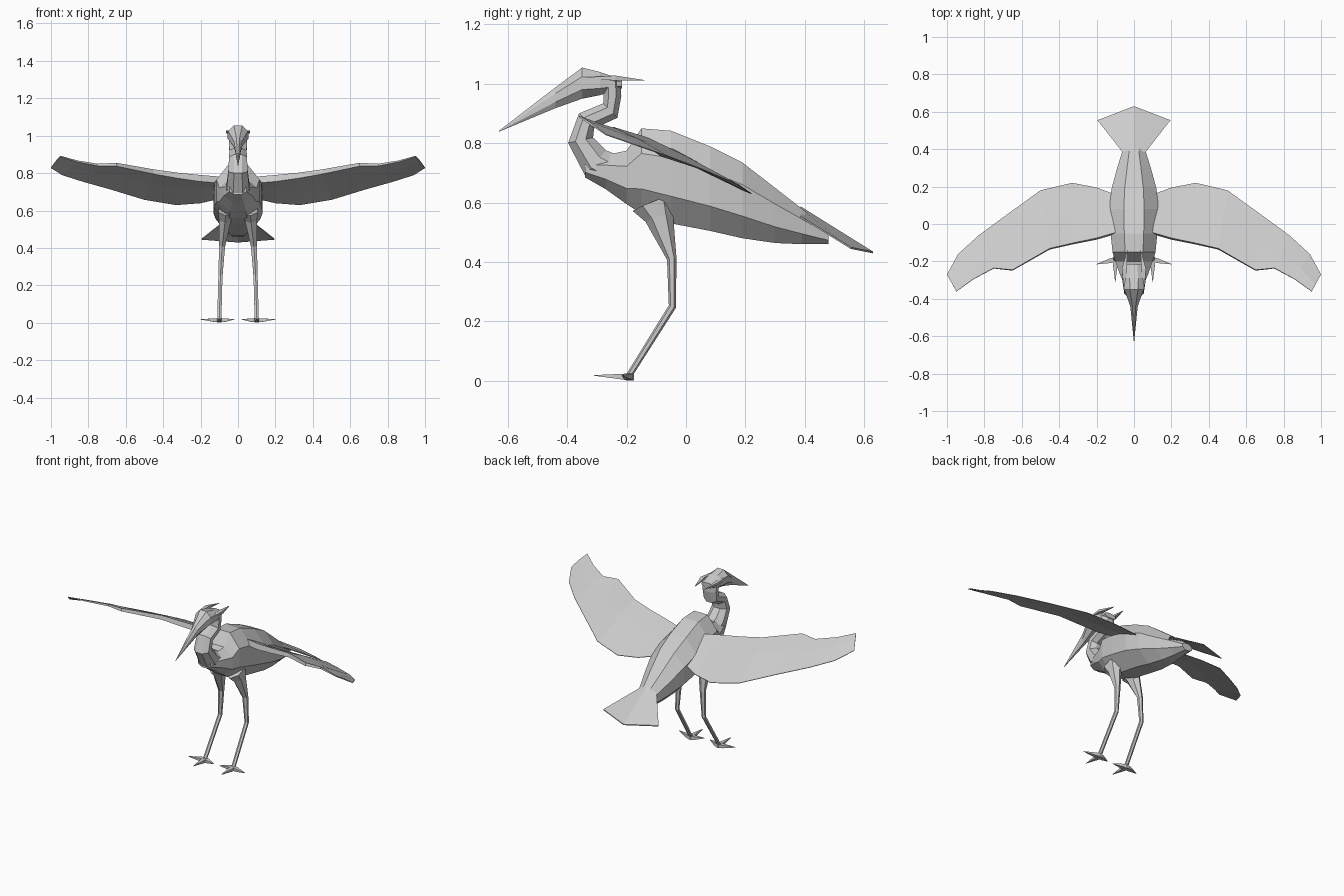
import bpy, bmesh, math
from mathutils import Vector

grey = bpy.data.materials.new("feather grey")
grey.diffuse_color = (0.6, 0.6, 0.6, 1)


def make(name, rings, mirror=False):
    """Skin a list of equal-sized vertex rings, cap both ends, optionally mirror in x."""
    bm = bmesh.new()
    loops = [[bm.verts.new(p) for p in r] for r in rings]
    n = len(loops[0])
    for a, b in zip(loops, loops[1:]):
        for i in range(n):
            j = (i + 1) % n
            bm.faces.new((a[i], a[j], b[j], b[i]))
    bm.faces.new(loops[0][::-1])
    bm.faces.new(loops[-1])
    bmesh.ops.remove_doubles(bm, verts=bm.verts, dist=0.0005)
    if mirror:
        geo = bmesh.ops.duplicate(bm, geom=bm.verts[:] + bm.edges[:] + bm.faces[:])["geom"]
        for v in geo:
            if isinstance(v, bmesh.types.BMVert):
                v.co.x *= -1
    bmesh.ops.recalc_face_normals(bm, faces=bm.faces[:])
    me = bpy.data.meshes.new(name)
    bm.to_mesh(me)
    bm.free()
    me.materials.append(grey)
    ob = bpy.data.objects.new(name, me)
    bpy.context.collection.objects.link(ob)
    return ob


def ring(c, u, v, ru, rv, n):
    """Flat-topped polygon around c in the plane of u and v."""
    k = 1 / math.cos(math.pi / n)
    return [Vector(c) + u * (ru * k * math.cos(a)) + v * (rv * k * math.sin(a))
            for a in ((i + 0.5) * 2 * math.pi / n for i in range(n))]


X, Z = Vector((1, 0, 0)), Vector((0, 0, 1))


def slices(name, table, n=8):
    """Upright cross-sections: y, bottom z, top z, half width."""
    return make(name, [ring((0, y, (a + b) / 2), X, Z, w, (b - a) / 2, n)
                       for y, a, b, w in table])


def tube(name, path, n=6, mirror=False):
    """Tube along a path of x, y, z, half width, half depth."""
    pts = [Vector(p[:3]) for p in path]
    rings = []
    for i, p in enumerate(path):
        t = pts[min(i + 1, len(pts) - 1)] - pts[max(i - 1, 0)]
        t.normalize()
        side = X if abs(t.x) < 0.7 else Vector((0, 1, 0))
        v = t.cross(side).normalized()
        rings.append(ring(pts[i], v.cross(t), v, p[3], p[4], n))
    return make(name, rings, mirror)


# Body, blunt at the rear
slices("body", [
    (-0.34, 0.685, 0.745, 0.045), (-0.27, 0.645, 0.76, 0.075), (-0.20, 0.595, 0.775, 0.10),
    (-0.15, 0.562, 0.85, 0.115), (-0.05, 0.53, 0.842, 0.125), (0.08, 0.505, 0.79, 0.132),
    (0.19, 0.48, 0.735, 0.12), (0.30, 0.464, 0.65, 0.09), (0.39, 0.46, 0.58, 0.062),
    (0.48, 0.46, 0.505, 0.035)])

# S-shaped neck
tube("neck", [
    (0, -0.22, 0.69, 0.07, 0.06), (0, -0.305, 0.735, 0.06, 0.055),
    (0, -0.355, 0.81, 0.052, 0.043), (0, -0.335, 0.875, 0.048, 0.036),
    (0, -0.255, 0.91, 0.046, 0.034), (0, -0.248, 0.96, 0.048, 0.03),
    (0, -0.25, 1.01, 0.05, 0.03)], 8)

# Head tapering into the bill
slices("head_and_bill", [
    (-0.215, 0.985, 1.015, 0.04), (-0.29, 0.962, 1.04, 0.056), (-0.35, 0.95, 1.055, 0.052),
    (-0.44, 0.918, 0.988, 0.02), (-0.63, 0.839, 0.842, 0.001)])

# Pair of crest plumes
tube("crest_plumes", [
    (0.05, -0.34, 1.018, 0.006, 0.004), (0.052, -0.24, 1.02, 0.012, 0.008),
    (0.035, -0.14, 1.012, 0.001, 0.001)], 4, True)

# Wings: leading edge point, trailing edge point, leading edge depth
wing = [
    ((0.08, -0.04, 0.78), (0.08, 0.15, 0.67), 0.035),
    ((0.20, -0.075, 0.79), (0.20, 0.195, 0.642), 0.035),
    ((0.32, -0.10, 0.802), (0.33, 0.22, 0.632), 0.03),
    ((0.45, -0.13, 0.82), (0.50, 0.18, 0.66), 0.025),
    ((0.65, -0.245, 0.855), (0.68, 0.05, 0.715), 0.018),
    ((0.75, -0.235, 0.85), (0.83, -0.06, 0.757), 0.012),
    ((0.86, -0.295, 0.868), (0.94, -0.16, 0.792), 0.008),
    ((0.95, -0.36, 0.893), (1.0, -0.27, 0.83), 0.005)]
rings = []
for lead, trail, d in wing:
    a, b = Vector(lead), Vector(trail)
    mid = a.lerp(b, 0.4)
    rings.append([a, mid + Z * 0.004, b, b - Z * 0.003, mid - Z * (0.3 * d + 0.003),
                  a - Vector((0, d * 0.25, d))])
make("wings", rings, True)

# Tail fan with a raised centre line
fan = [((0.062, 0.385, 0.555), (0, 0.385, 0.588)), ((0.195, 0.555, 0.45), (0, 0.63, 0.435))]
make("tail_fan", [[Vector(e), Vector(c), Vector((-e[0], e[1], e[2])),
                   Vector((-e[0], e[1], e[2] - 0.006)), Vector(c) - Z * 0.006,
                   Vector(e) - Z * 0.006] for e, c in fan])

# Legs
tube("legs", [
    (0.065, -0.11, 0.60, 0.04, 0.065), (0.07, -0.09, 0.55, 0.032, 0.042),
    (0.085, -0.048, 0.41, 0.016, 0.014), (0.094, -0.046, 0.25, 0.011, 0.011),
    (0.10, -0.19, 0.02, 0.011, 0.009)], 6, True)

# Feet: three pointed toes each
for label, x, y in (("front", 0.10, -0.31), ("outer", 0.20, -0.215), ("inner", 0.02, -0.215)):
    d = (Vector((x, y, 0)) - Vector((0.10, -0.19, 0))).normalized()
    tube(label + "_toes", [
        (0.10 - d.x * 0.008, -0.19 - d.y * 0.008, 0.013, 0.013, 0.012),
        (0.10 + d.x * 0.03, -0.19 + d.y * 0.03, 0.014, 0.012, 0.009),
        (x, y, 0.018, 0.001, 0.001)], 4, True)
